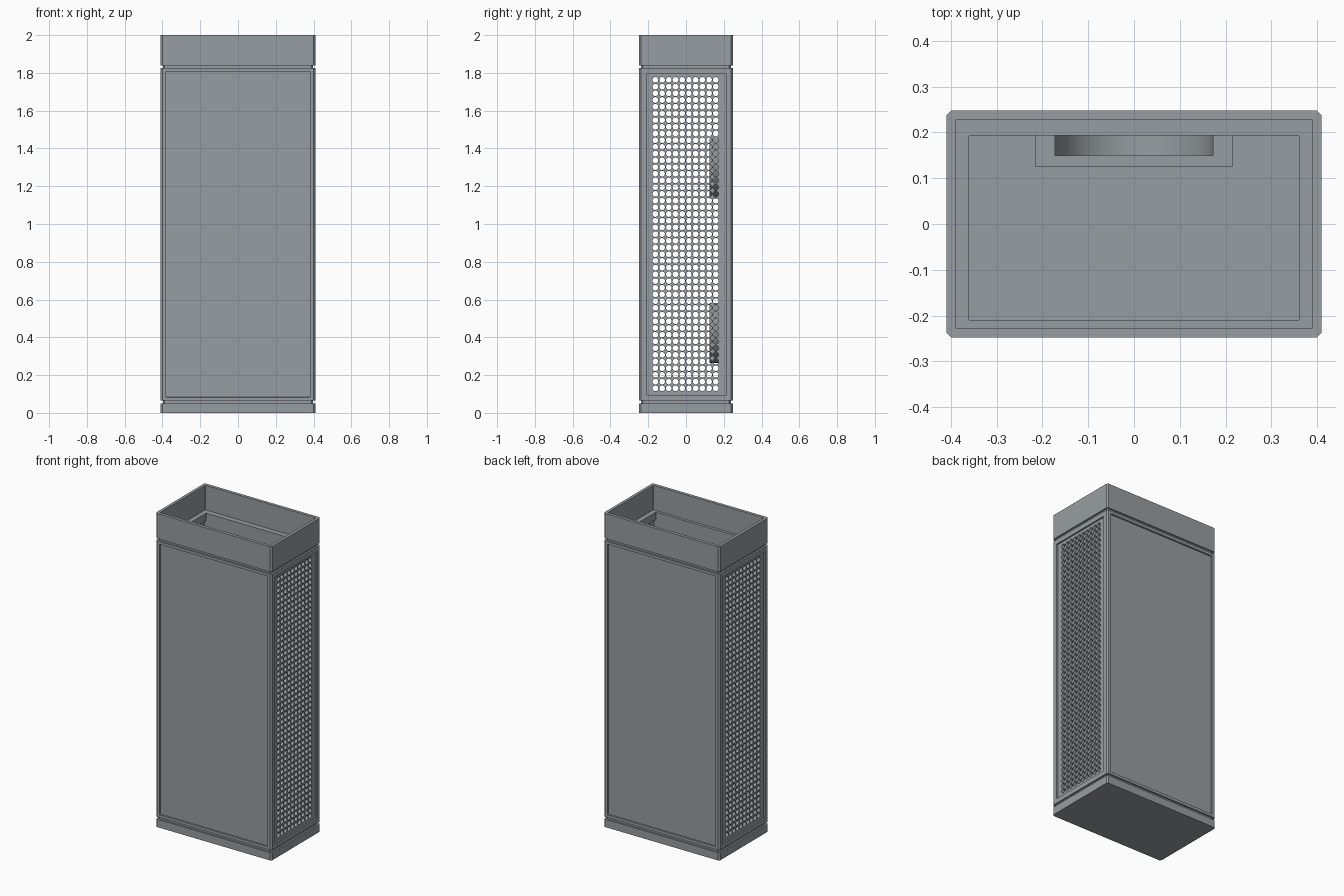
import bpy, bmesh
from math import sin, cos, pi, radians
from mathutils import Vector

cube = bpy.data.objects.get("Cube")
if cube:
    bpy.data.objects.remove(cube)

grey = bpy.data.materials.new("cool_grey_metal")
grey.use_nodes = True
grey.diffuse_color = (0.31, 0.34, 0.36, 1)
grey.node_tree.nodes["Principled BSDF"].inputs["Base Color"].default_value = grey.diffuse_color

X, Y = 0.409, 0.248            # outer half width and half depth
CUT = 0.01                     # corner chamfer
LOW, HIGH = 0.065, 1.825       # body bottom and top
IN_X, IN_FRONT, IN_BACK = 0.36, -0.21, 0.193
PITCH, COLS, ROWS = 0.0355, 10, 47


def finish(name, bm):
    bmesh.ops.recalc_face_normals(bm, faces=bm.faces)
    mesh = bpy.data.meshes.new(name)
    bm.to_mesh(mesh)
    bm.free()
    mesh.materials.append(grey)
    ob = bpy.data.objects.new(name, mesh)
    bpy.context.collection.objects.link(ob)
    return ob


def prism(points, move):
    """Extrude a closed outline of 3D points along a vector."""
    bm = bmesh.new()
    face = bm.faces.new([bm.verts.new(p) for p in points])
    out = bmesh.ops.extrude_face_region(bm, geom=[face])["geom"]
    bmesh.ops.translate(bm, vec=move, verts=[v for v in out if isinstance(v, bmesh.types.BMVert)])
    bmesh.ops.recalc_face_normals(bm, faces=bm.faces)
    return bm


def outline(x0, x1, y0, y1, c):
    return [(x0 + c, y0), (x1 - c, y0), (x1, y0 + c), (x1, y1 - c),
            (x1 - c, y1), (x0 + c, y1), (x0, y1 - c), (x0, y0 + c)]


def block(name, x0, x1, y0, y1, z0, z1, c=0):
    pts = outline(x0, x1, y0, y1, c) if c else [(x0, y0), (x1, y0), (x1, y1), (x0, y1)]
    return finish(name, prism([(x, y, z0) for x, y in pts], (0, 0, z1 - z0)))


def ring(name, outer, inner, z0, z1):
    """Rectangular tube between two outlines."""
    bm = bmesh.new()
    loops = [[bm.verts.new((x, y, z)) for x, y in pts]
             for pts, z in ((outer, z0), (outer, z1), (inner, z1), (inner, z0))]
    n = len(outer)
    for k in range(4):
        a, b = loops[k], loops[(k + 1) % 4]
        for i in range(n):
            j = (i + 1) % n
            bm.faces.new((a[i], a[j], b[j], b[i]))
    return finish(name, bm)


def mirror(ob):
    ob.modifiers.new("Mirror", "MIRROR")
    return ob


# Base plinth, floor and top collar with shadow gaps
block("base", -X, X, -Y, Y, 0, 0.05, CUT)
block("floor", -X + 0.011, X - 0.011, -Y + 0.011, Y - 0.011, 0.045, 0.072, CUT)
ring("collar", outline(-X, X, -Y, Y, CUT), outline(-0.39, 0.39, -0.228, 0.228, 0.002), 1.84, 2)
ring("collar_ledge", outline(-X + 0.011, X - 0.011, -Y + 0.011, Y - 0.011, CUT),
     outline(-IN_X, IN_X, IN_FRONT, IN_BACK, 0.001), 1.815, 1.843)


# Front and back walls with a shallow recessed panel
def wall(name, side, inner):
    half = [(X, inner), (X, Y - CUT), (X - CUT, Y)]
    pts = half + [(-x, y) for x, y in reversed(half)]
    bm = prism([(x, side * y, LOW) for x, y in pts], (0, 0, HIGH - LOW))
    panel = [f for f in bm.faces if f.normal.y * side > 0.99]
    bmesh.ops.inset_region(bm, faces=panel, thickness=0.025)
    bmesh.ops.inset_region(bm, faces=panel, thickness=0.001, depth=-0.01)
    finish(name, bm)


wall("front_wall", -1, -IN_FRONT)
wall("back_wall", 1, 0.214)
block("back_lining", -0.375, 0.375, IN_BACK, 0.22, LOW, HIGH)

# Perforated side panels: one pierced cell repeated as a grid
OUT, INN = X - 0.01, 0.372
y0, z0 = -0.162, 0.13
bm = bmesh.new()
SEG = 12
cell = []
for x in (OUT, INN):
    rim, edge = [], []
    for i in range(SEG):
        a = 2 * pi * (i + 0.5) / SEG
        d = Vector((0, cos(a), sin(a)))
        centre = Vector((x, y0, z0))
        rim.append(bm.verts.new(centre + d * 0.0152))
        edge.append(bm.verts.new(centre + d * (PITCH / 2 / max(abs(d.y), abs(d.z)))))
    cell.append((edge, rim))
loops = [cell[0][0], cell[0][1], cell[1][1], cell[1][0]]
for a, b in zip(loops, loops[1:]):
    for i in range(SEG):
        j = (i + 1) % SEG
        bm.faces.new((a[i], a[j], b[j], b[i]))
grid = finish("perforated_sides", bm)
for label, count, step in (("Columns", COLS, (0, PITCH, 0)), ("Rows", ROWS, (0, 0, PITCH))):
    arr = grid.modifiers.new(label, "ARRAY")
    arr.count = count
    arr.use_relative_offset = False
    arr.use_constant_offset = True
    arr.constant_offset_displace = step
mirror(grid)

# Solid margins around the perforation, and raised bars above and below
ya, yb = y0 - PITCH / 2, y0 + PITCH * (COLS - 0.5)
za, zb = z0 - PITCH / 2, z0 + PITCH * (ROWS - 0.5)
mirror(block("side_margin_front", INN, OUT, -0.215, ya, LOW, HIGH))
mirror(block("side_margin_back", INN, OUT, yb, 0.218, LOW, HIGH))
mirror(block("side_margin_bottom", INN, OUT, ya, yb, LOW, za))
mirror(block("side_margin_top", INN, OUT, ya, yb, zb, HIGH))
mirror(block("side_bar_bottom", IN_X, X, IN_FRONT, 0.214, LOW, 0.095))
mirror(block("side_bar_top", IN_X, X, IN_FRONT, 0.214, 1.795, HIGH))


# Round-bottomed pockets hung inside the back wall
def u_shape(r, top, centre, y):
    arc = [(r * cos(pi * i / 32), y, centre - r * sin(pi * i / 32)) for i in range(33)]
    return [(r, y, top)] + arc + [(-r, y, top)]


for place, top in (("lower", 0.583), ("upper", 1.453)):
    centre = top - 0.103
    front = prism(u_shape(0.215, top, centre, 0.125), (0, 0.025, 0))
    band = u_shape(0.215, top, centre, 0.15) + u_shape(0.172, top, centre, 0.15)[::-1]
    parts = [finish(place + "_pocket_front", front),
             finish(place + "_pocket_rim", prism(band, (0, IN_BACK - 0.15, 0)))]
    for ob in parts:
        bpy.ops.object.select_all(action="DESELECT")
        ob.select_set(True)
        bpy.context.view_layer.objects.active = ob
        bpy.ops.object.shade_smooth_by_angle(angle=radians(30))
